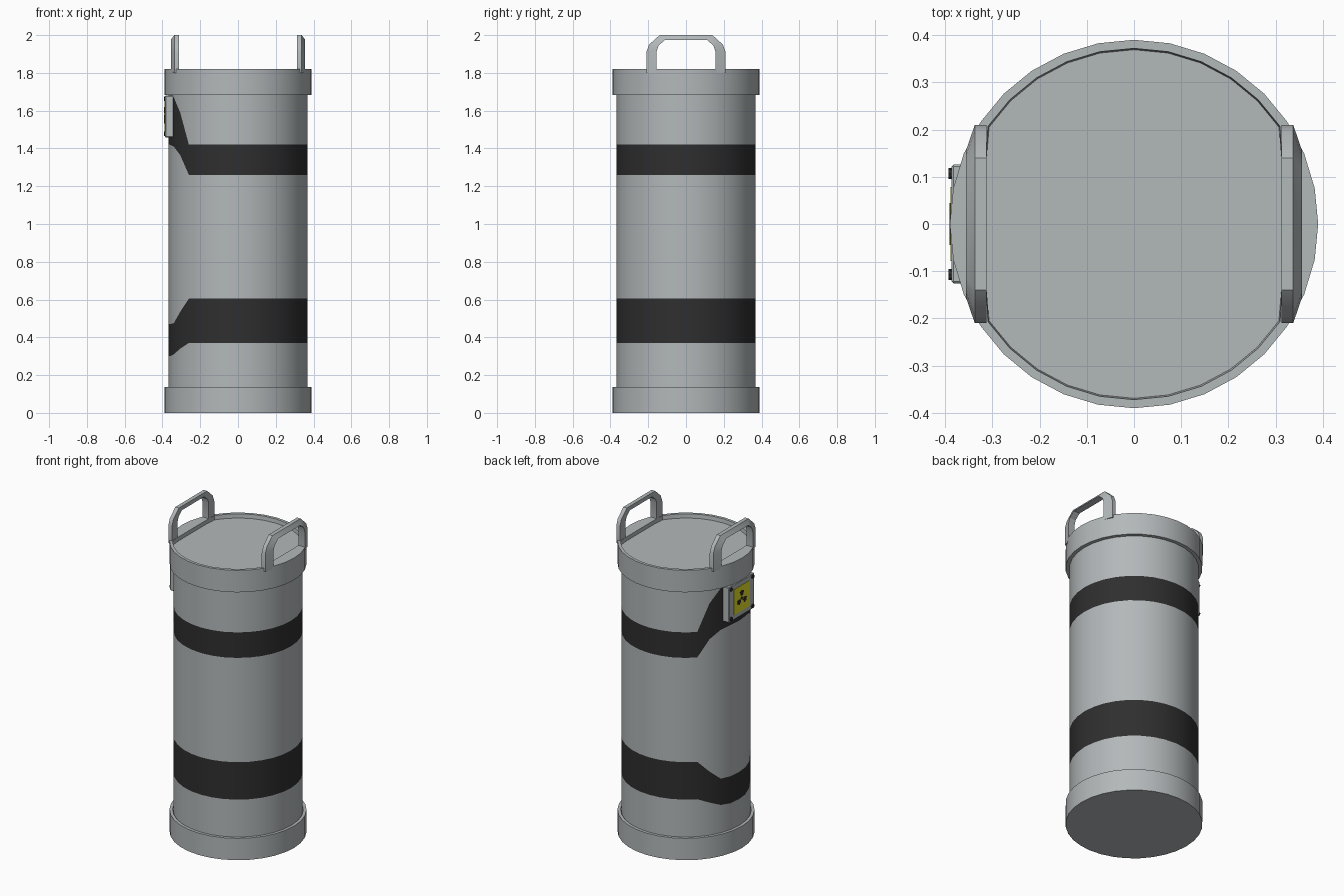
import bpy, bmesh, math
from mathutils import Matrix, Vector

if "Cube" in bpy.data.objects:
    bpy.data.objects.remove(bpy.data.objects["Cube"])

SIDES = 32


def material(name, r, g, b):
    m = bpy.data.materials.new(name)
    m.use_nodes = True
    m.diffuse_color = (r, g, b, 1)
    m.node_tree.nodes["Principled BSDF"].inputs["Base Color"].default_value = (r, g, b, 1)
    return m


GREY = material("steel grey", 0.45, 0.48, 0.49)
BLACK = material("stripe black", 0.028, 0.028, 0.028)
YELLOW = material("warning yellow", 0.75, 0.72, 0.02)


def finish(name, bm, mats, smooth=True):
    bmesh.ops.recalc_face_normals(bm, faces=bm.faces)
    mesh = bpy.data.meshes.new(name)
    bm.to_mesh(mesh)
    bm.free()
    for m in mats:
        mesh.materials.append(m)
    obj = bpy.data.objects.new(name, mesh)
    bpy.context.collection.objects.link(obj)
    if smooth:
        bpy.ops.object.select_all(action='DESELECT')
        obj.select_set(True)
        bpy.context.view_layer.objects.active = obj
        bpy.ops.object.shade_smooth_by_angle(angle=math.radians(30))
    return obj


def ring(bm, radius, z, chord=None):
    """Circle of vertices; chord flattens the two x sides."""
    verts = []
    for i in range(SIDES):
        a = math.tau * i / SIDES
        x, y = radius * math.cos(a), radius * math.sin(a)
        if chord:
            x = max(-chord, min(chord, x))
        verts.append(bm.verts.new((x, y, z)))
    return verts


def bridge(bm, a, b):
    n = len(a)
    return [bm.faces.new((a[i], a[(i + 1) % n], b[(i + 1) % n], b[i])) for i in range(n)]


def stack(bm, rings):
    for a, b in zip(rings, rings[1:]):
        bridge(bm, a, b)
    bm.faces.new(rings[0])
    bm.faces.new(rings[-1])


# Body: stripe edges shift near the -x side, listed by steps away from -x
EDGES = [
    (0.30, 0.30, 0.31, 0.34, 0.37),
    (0.47, 0.47, 0.475, 0.535, 0.605),
    (1.42, 1.42, 1.41, 1.365, 1.26),
    (1.68, 1.68, 1.67, 1.59, 1.42),
]
bm = bmesh.new()
rings = [ring(bm, 0.368, 0.12)]
for edge in EDGES:
    loop = ring(bm, 0.368, 0)
    for i, v in enumerate(loop):
        v.co.z = edge[min(abs(i - SIDES // 2), 4)]
    rings.append(loop)
rings.append(ring(bm, 0.368, 1.70))
for band, (a, b) in enumerate(zip(rings, rings[1:])):
    for f in bridge(bm, a, b):
        f.material_index = band % 2
finish("body", bm, [GREY, BLACK])

# Bottom collar
bm = bmesh.new()
stack(bm, [ring(bm, 0.39, 0), ring(bm, 0.39, 0.137),
           ring(bm, 0.372, 0.137), ring(bm, 0.366, 0.125)])
finish("bottom_collar", bm, [GREY])

# Top collar with a recessed lid, flattened beside the handles
bm = bmesh.new()
stack(bm, [ring(bm, 0.36, 1.682), ring(bm, 0.39, 1.682), ring(bm, 0.39, 1.82),
           ring(bm, 0.372, 1.82, 0.312), ring(bm, 0.369, 1.795, 0.312)])
finish("top_collar", bm, [GREY])

# Handles: arch with a sloped outer side
OUTER = [(0.21, 1.80), (0.21, 1.91), (0.195, 1.95), (0.14, 2.0)]
INNER = [(0.155, 1.80), (0.155, 1.915), (0.145, 1.945), (0.11, 1.975)]


def arch(points):
    return points + [(-y, z) for y, z in reversed(points)]


for side, label in ((1, "left"), (-1, "right")):
    bm = bmesh.new()
    sections = []
    for (yo, zo), (yi, zi) in zip(arch(OUTER), arch(INNER)):
        corners = ((0.312, yo, zo), (0.337, yo, zo), (0.356, yi, zi), (0.312, yi, zi))
        sections.append([bm.verts.new((side * x, y, z)) for x, y, z in corners])
    stack(bm, sections)
    finish(label + "_handle", bm, [GREY])


def box(name, mat, x0, x1, y, z0, z1, bevel=0):
    bm = bmesh.new()
    bmesh.ops.create_cube(bm, size=1)
    bmesh.ops.scale(bm, vec=(x1 - x0, 2 * y, z1 - z0), verts=bm.verts)
    bmesh.ops.translate(bm, vec=((x0 + x1) / 2, 0, (z0 + z1) / 2), verts=bm.verts)
    if bevel:
        bmesh.ops.bevel(bm, geom=bm.edges[:], offset=bevel, segments=1, affect='EDGES')
    return finish(name, bm, [mat], False)


# Warning plate on the right side
MID = 1.57
box("sign_plate", GREY, -0.386, -0.335, 0.126, MID - 0.112, MID + 0.11, 0.004)
box("sign_panel", YELLOW, -0.389, -0.384, 0.078, MID - 0.08, MID + 0.08)

# Corner bolts
for sy in (-1, 1):
    for sz in (-1, 1):
        bm = bmesh.new()
        spot = Matrix.Translation((-0.387, sy * 0.107, MID + sz * 0.092))
        bmesh.ops.create_cone(bm, cap_ends=True, segments=8, radius1=0.012, radius2=0.012,
                              depth=0.012, matrix=spot @ Matrix.Rotation(math.pi / 2, 4, 'Y'))
        finish("sign_bolt", bm, [BLACK])

# Hazard mark: three wedges around a dot
bm = bmesh.new()


def flat_shape(points):
    f = bm.faces.new([bm.verts.new((-0.391, y, MID + z)) for y, z in points])
    if f.normal.x > 0:
        f.normal_flip()


def polar(r, degrees):
    a = math.radians(degrees)
    return (r * math.cos(a), r * math.sin(a))


for centre in (90, 210, 330):
    flat_shape([polar(0.018, centre - 25), polar(0.045, centre - 25), polar(0.05, centre),
                polar(0.045, centre + 25), polar(0.018, centre + 25)])
flat_shape([polar(0.009, 45 * i) for i in range(8)])
ext = bmesh.ops.extrude_face_region(bm, geom=bm.faces[:])
bmesh.ops.translate(bm, vec=Vector((0.004, 0, 0)),
                    verts=[v for v in ext["geom"] if isinstance(v, bmesh.types.BMVert)])
finish("hazard_mark", bm, [BLACK], False)
